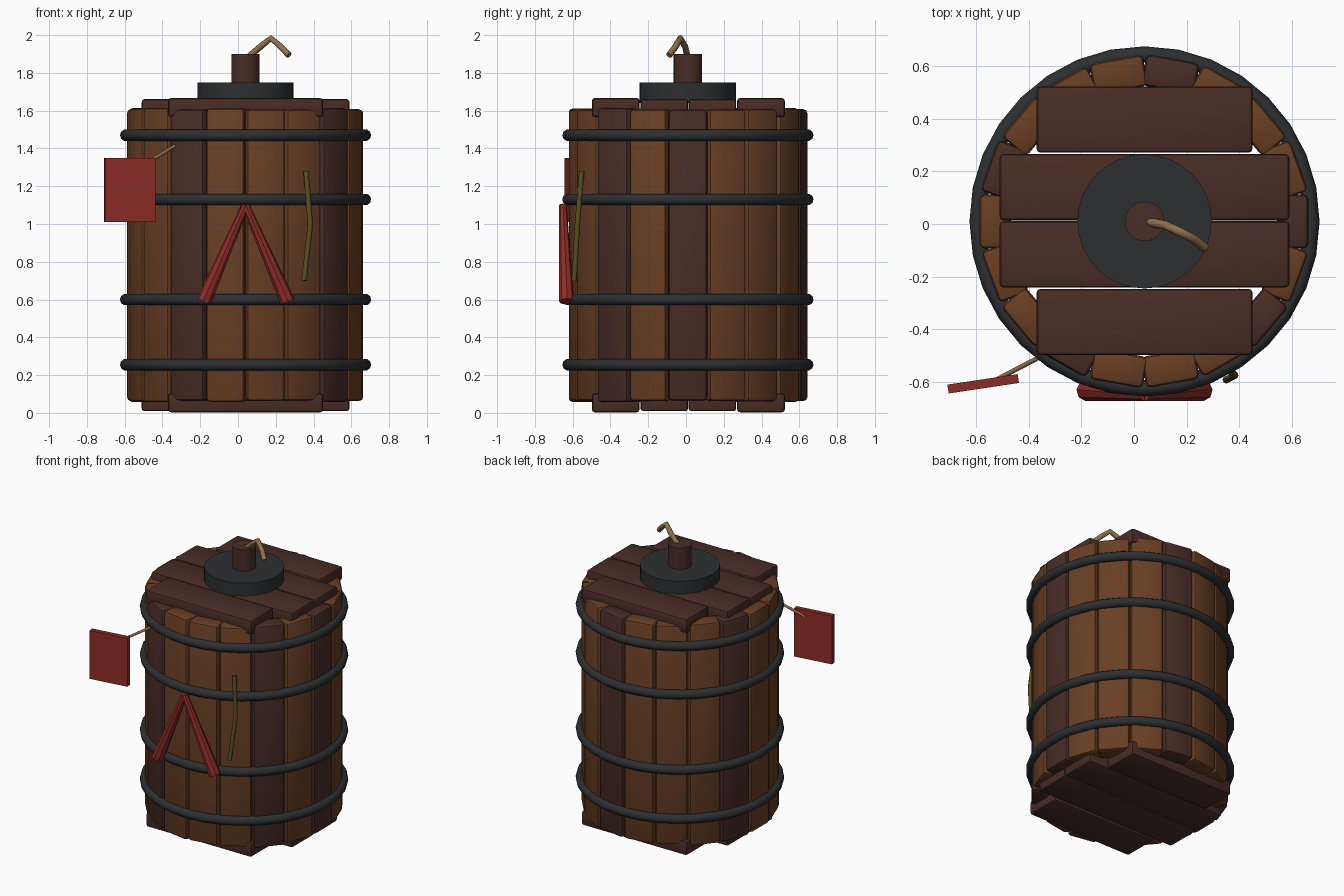
import bpy, bmesh, math, random
from mathutils import Vector, Matrix

random.seed(4)
if "Cube" in bpy.data.objects:
    bpy.data.objects.remove(bpy.data.objects["Cube"])

CX, CY = 0.04, 0.01  # barrel axis


def material(name, rgb):
    m = bpy.data.materials.new(name)
    m.use_nodes = True
    m.diffuse_color = (*rgb, 1)
    m.node_tree.nodes["Principled BSDF"].inputs["Base Color"].default_value = (*rgb, 1)
    return m


OAK = material("warm_oak", (0.14, 0.049, 0.017))
DARK = material("dark_wood", (0.066, 0.026, 0.018))
IRON = material("black_iron", (0.026, 0.028, 0.03))
RED = material("red_paint", (0.27, 0.025, 0.019))
ROPE = material("tan_rope", (0.27, 0.16, 0.07))
OLIVE = material("olive_cord", (0.1, 0.08, 0.013))


def finish(obj, mat, angle=40):
    obj.data.materials.append(mat)
    bpy.ops.object.select_all(action="DESELECT")
    obj.select_set(True)
    bpy.context.view_layer.objects.active = obj
    bpy.ops.object.shade_smooth_by_angle(angle=math.radians(angle))
    return obj


def box(name, size, loc, mat, turn=0, bevel=0.02):
    bm = bmesh.new()
    bmesh.ops.create_cube(bm, size=1, matrix=Matrix.Diagonal((*size, 1)))
    if bevel:
        bmesh.ops.bevel(bm, geom=bm.edges[:], offset=bevel, segments=2,
                        profile=0.5, affect="EDGES")
    mesh = bpy.data.meshes.new(name)
    bm.to_mesh(mesh)
    bm.free()
    obj = bpy.data.objects.new(name, mesh)
    bpy.context.collection.objects.link(obj)
    obj.location = loc
    obj.rotation_euler.z = turn
    return finish(obj, mat)


def rod(name, a, b, r1, r2, mat, sides=32):
    a, b = Vector(a), Vector(b)
    bpy.ops.mesh.primitive_cone_add(vertices=sides, radius1=r1, radius2=r2,
                                    depth=(b - a).length, location=(a + b) / 2)
    obj = bpy.context.object
    obj.name = name
    obj.rotation_euler = (b - a).to_track_quat("Z", "Y").to_euler()
    return finish(obj, mat)


def cord(name, points, radius, mat):
    curve = bpy.data.curves.new(name, "CURVE")
    curve.dimensions = "3D"
    curve.bevel_depth = radius
    curve.bevel_resolution = 2
    curve.use_fill_caps = True
    spline = curve.splines.new("POLY")
    spline.points.add(len(points) - 1)
    for p, co in zip(spline.points, points):
        p.co = (*co, 1)
    curve.materials.append(mat)
    obj = bpy.data.objects.new(name, curve)
    bpy.context.collection.objects.link(obj)


# Barrel wall: every fourth stave is dark
for i in range(18):
    a = math.radians(20 * i)
    r = 0.565 + random.uniform(-0.004, 0.004)
    height = 1.55 + random.uniform(-0.01, 0.01)
    box(f"stave_{i + 1}", (0.12, 0.205, height),
        (CX + r * math.cos(a), CY + r * math.sin(a), 0.835),
        DARK if i % 4 == 0 else OAK, a)

# Iron hoops
for i, z in enumerate((0.255, 0.6, 1.13, 1.47)):
    bpy.ops.mesh.primitive_torus_add(major_segments=32, minor_segments=10,
                                     major_radius=0.634, minor_radius=0.031,
                                     location=(CX, CY, z))
    bpy.context.object.name = f"hoop_{i + 1}"
    finish(bpy.context.object, IRON)

# Four planks closing each end
for end, z in (("bottom", 0.053), ("lid", 1.617)):
    for i, y in enumerate((-0.372, -0.115, 0.14, 0.397)):
        outer = i in (0, 3)
        lift = 0 if outer else (0.006 if end == "bottom" else -0.006)
        box(f"{end}_plank_{i + 1}", (0.82 if outer else 1.1, 0.252, 0.1),
            (CX, y, z + lift), DARK, bevel=0.015)

# Cap, fuse holder and fuse
rod("cap_disc", (CX, CY, 1.64), (CX, CY, 1.75), 0.255, 0.255, IRON)
rod("fuse_holder", (CX, CY, 1.74), (CX, CY, 1.9), 0.075, 0.075, DARK)
cord("fuse", [(0.05, 0.01, 1.88), (0.12, -0.005, 1.94), (0.175, -0.03, 1.983),
              (0.225, -0.055, 1.94), (0.27, -0.09, 1.893)], 0.017, ROPE)

# Hanging tag and its string
box("tag", (0.27, 0.034, 0.34), (-0.573, -0.607, 1.18), RED, math.radians(8.5), 0)
cord("tag_string", [(-0.52, -0.59, 1.3), (-0.3, -0.475, 1.435)], 0.009, ROPE)

# Tapered red chevron on the front
for side, s in (("right", -1), ("left", 1)):
    rod(f"chevron_{side}", (CX + s * 0.222, -0.632, 0.59), (CX, -0.652, 1.1),
        0.04, 0.02, RED, 8)

# Loose cord on the front left
cord("side_cord", [(0.36, -0.552, 1.28), (0.383, -0.575, 1.0), (0.35, -0.592, 0.7)],
     0.014, OLIVE)
